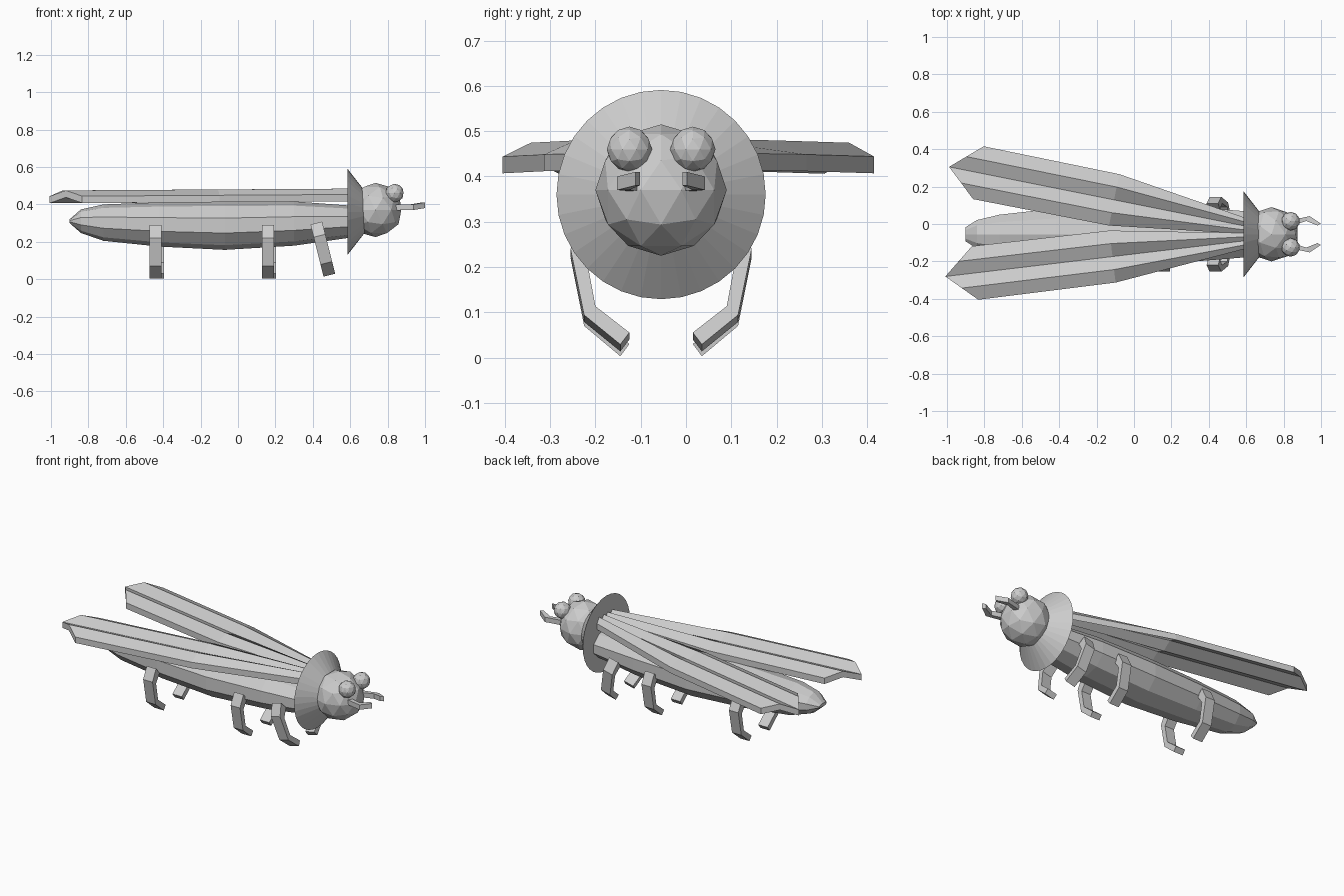
import bpy
import bmesh
from math import sin, cos, pi, radians
from mathutils import Matrix, Vector

cube = bpy.data.objects.get("Cube")
if cube:
    bpy.data.objects.remove(cube, do_unlink=True)

MID = -0.055  # y of the insect's own centre line

grey = bpy.data.materials.new("plain grey")
grey.use_nodes = True
grey.diffuse_color = (0.6, 0.6, 0.6, 1)
grey.node_tree.nodes["Principled BSDF"].inputs["Base Color"].default_value = (0.6, 0.6, 0.6, 1)


def finish(name, bm, matrix=None):
    """Turn a bmesh into a flat shaded grey object."""
    if matrix:
        bm.transform(matrix)
    bmesh.ops.recalc_face_normals(bm, faces=bm.faces)
    mesh = bpy.data.meshes.new(name)
    bm.to_mesh(mesh)
    bm.free()
    mesh.materials.append(grey)
    obj = bpy.data.objects.new(name, mesh)
    bpy.context.scene.collection.objects.link(obj)
    return obj


def skin(name, rings, matrix=None):
    """Join equal rings of points into a closed tube."""
    bm = bmesh.new()
    loops = [[bm.verts.new(p) for p in ring] for ring in rings]
    n = len(loops[0])
    for a, b in zip(loops, loops[1:]):
        for i in range(n):
            j = (i + 1) % n
            bm.faces.new((a[i], a[j], b[j], b[i]))
    bm.faces.new(loops[0])
    bm.faces.new(loops[-1])
    return finish(name, bm, matrix)


def ball(name, centre, radius):
    bm = bmesh.new()
    bmesh.ops.create_icosphere(bm, subdivisions=2, radius=radius)
    return finish(name, bm, Matrix.Translation(centre))


def prism(name, outline, half, matrix):
    """Extrude a (y, z) outline along x, both ways."""
    return skin(name, [[(x, y, z) for y, z in outline] for x in (-half, half)], matrix)


# Body: x, half width, bottom, top of each ring
stations = [(-0.90, 0.04, 0.30, 0.32), (-0.84, 0.08, 0.25, 0.37),
            (-0.72, 0.11, 0.21, 0.395), (-0.42, 0.145, 0.18, 0.405),
            (-0.07, 0.165, 0.163, 0.41), (0.30, 0.155, 0.185, 0.41),
            (0.59, 0.13, 0.225, 0.39), (0.72, 0.08, 0.27, 0.36)]
SIDES = 10
body = []
for x, w, low, high in stations:
    body.append([(x, MID + w * cos(2 * pi * i / SIDES + pi / SIDES),
                  (low + high) / 2 + (high - low) / 2 * sin(2 * pi * i / SIDES + pi / SIDES) / cos(pi / SIDES))
                 for i in range(SIDES)])
skin("body", body)

# Head and eyes
ball("head", (0.735, MID, 0.37), 0.145)
for side, label in ((1, "left"), (-1, "right")):
    ball(label + "_eye", (0.837, MID + side * 0.07, 0.46), 0.05)

# Collar: a wide cone behind the head
bm = bmesh.new()
bmesh.ops.create_cone(bm, cap_ends=True, segments=32, radius1=0.231, radius2=0, depth=0.18)
finish("collar", bm, Matrix.Translation((0.675, MID, 0.36)) @ Matrix.Rotation(pi / 2, 4, "Y"))

# Mandibles: bent bars curving inward
bar = [(0.84, 0.06, 0.383), (0.93, 0.084, 0.385), (0.99, 0.052, 0.395)]
for side, label in ((1, "left"), (-1, "right")):
    rings = []
    for (x, y, z), (dx, dy) in zip(bar, ((0, 0.015), (0.009, 0.013), (0.009, 0.005))):
        rings.append([(x + s * dx, MID + side * (y + s * dy), z + t)
                      for s, t in ((-1, -0.015), (1, -0.015), (1, 0.015), (-1, 0.015))])
    skin(label + "_mandible", rings)

# Wings: four pleated strips, thick slabs, pointed at the tip
THICK = 0.037


def wing(name, root, angle):
    bm = bmesh.new()
    columns = []
    for k in range(-2, 3):
        ridge = 0.474 if k % 2 else 0.443
        spans = ((-0.02, 0.02), (0.71, 0.07), (1.61 - 0.08 * abs(k), 0.072))
        columns.append([[bm.verts.new((-d, w * k, ridge + 0.01 * (1 - d / 1.6) - drop)) for d, w in spans]
                        for drop in (0, THICK)])
    for (top_a, low_a), (top_b, low_b) in zip(columns, columns[1:]):
        for i in range(2):
            for a, b in ((top_a, top_b), (low_a, low_b)):
                bm.faces.new((a[i], a[i + 1], b[i + 1], b[i]))
        for i in (0, 2):
            bm.faces.new((top_a[i], top_b[i], low_b[i], low_a[i]))
    for top, low in (columns[0], columns[-1]):
        for i in range(2):
            bm.faces.new((top[i], top[i + 1], low[i + 1], low[i]))
    finish(name, bm, Matrix.Translation((0.59, root, 0)) @ Matrix.Rotation(radians(angle), 4, "Z"))


wing("left_wing", -0.01, -11.3)
wing("right_wing", -0.09, 6.8)

# Legs: three bent pairs, the front pair raked forward
leg = [(0.165, 0.29), (0.2, 0.22), (0.17, 0.07), (0.09, 0.003),
       (0.07, 0.03), (0.145, 0.09), (0.165, 0.2), (0.13, 0.25)]
for place, x, lean in (("back", -0.44, 0), ("middle", 0.16, 0), ("front", 0.42, -14)):
    pivot = Vector((0, 0, 0.285))
    tilt = Matrix.Translation(pivot) @ Matrix.Rotation(radians(lean), 4, "Y") @ Matrix.Translation(-pivot)
    for side, label in ((1, "left"), (-1, "right")):
        shift = Matrix.Translation((x + (0.012 if side > 0 and not lean else 0), MID, 0))
        lift = Matrix.Translation((0, 0, 0.01 if lean else 0))
        prism(label + "_" + place + "_leg", [(side * y, z) for y, z in leg], 0.032, shift @ lift @ tilt)
